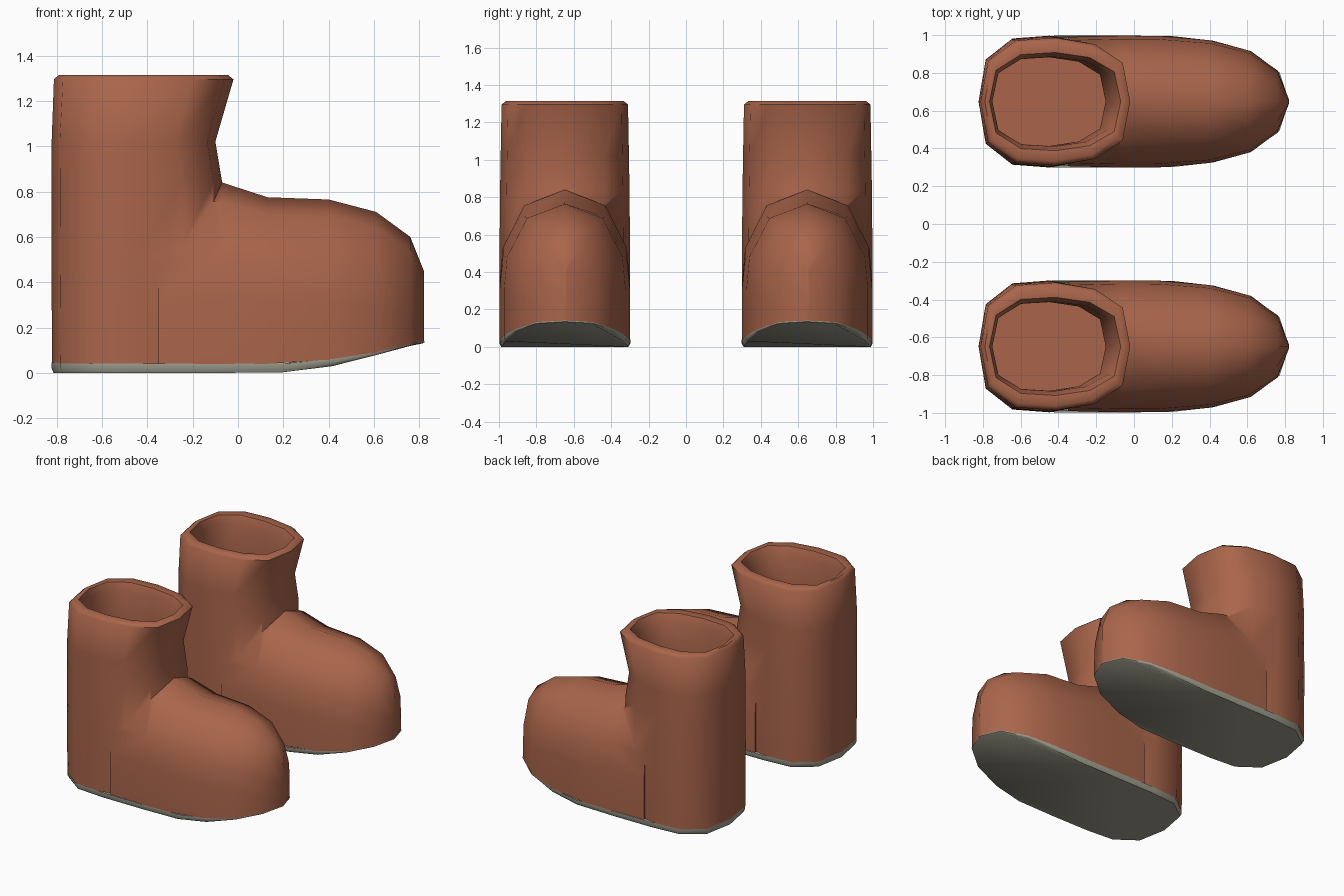
import bpy, bmesh, math

if "Cube" in bpy.data.objects:
    bpy.data.objects.remove(bpy.data.objects["Cube"])


def material(name, rgb):
    m = bpy.data.materials.new(name)
    m.diffuse_color = (*rgb, 1)
    m.use_nodes = True
    m.node_tree.nodes["Principled BSDF"].inputs["Base Color"].default_value = m.diffuse_color
    return m


leather = material("leather", (0.40, 0.13, 0.07))
rubber = material("rubber", (0.36, 0.35, 0.28))


def loft(name, rings, mat, cap_start=True, cap_end=True):
    """Bridge closed rings of equal point count into one object."""
    bm = bmesh.new()
    loops = [[bm.verts.new(p) for p in r] for r in rings]
    for a, b in zip(loops, loops[1:]):
        for i in range(len(a)):
            j = (i + 1) % len(a)
            bm.faces.new((a[i], a[j], b[j], b[i]))
    if cap_start:
        bm.faces.new(loops[0][::-1])
    if cap_end:
        bm.faces.new(loops[-1])
    if cap_start and cap_end:
        bmesh.ops.recalc_face_normals(bm, faces=bm.faces)
    me = bpy.data.meshes.new(name)
    bm.to_mesh(me)
    bm.free()
    me.materials.append(mat)
    ob = bpy.data.objects.new(name, me)
    bpy.context.collection.objects.link(ob)
    return ob


def smooth(ob, deg):
    bpy.ops.object.select_all(action='DESELECT')
    bpy.context.view_layer.objects.active = ob
    ob.select_set(True)
    bpy.ops.object.shade_smooth_by_angle(angle=math.radians(deg))


def mirrored(half):
    """Full outline from a half outline running from heel to toe."""
    return [(p[0], -p[1], *p[2:]) for p in half] + list(half[-2:0:-1])


# Shaft: outer wall, rounded rim, inner wall and floor of the opening
shaft_plan = mirrored([(-.82, 0), (-.78, .22), (-.63, .33), (-.42, .345),
                       (-.21, .31), (-.06, .21), (-.02, 0)])


def shaft_ring(z, back, front, width):
    k = (front - back) / 0.8
    return [(back + (x + .82) * k, y * width / .345, z) for x, y in shaft_plan]


shaft_levels = [(.042, -.82, -.07, .347), (.5, -.823, -.07, .349), (.84, -.822, -.07, .346),
                (1.02, -.822, -.10, .343), (1.295, -.812, -.02, .338),
                (1.315, -.79, -.045, .315), (1.31, -.765, -.07, .26),
                (1.25, -.75, -.10, .237), (1.02, -.75, -.15, .235), (.86, -.75, -.13, .235)]
upper = loft("boot_upper", [shaft_ring(*s) for s in shaft_levels], leather)

# Foot: arched sections from the ankle to the toe (x, half width, top, base)
foot_sections = [(-.35, .342, .83, .04), (-.07, .349, .84, .04), (.13, .348, .775, .04),
                 (.4, .325, .765, .058), (.61, .27, .71, .09), (.76, .165, .6, .128),
                 (.82, .012, .45, .14)]
arch = [(1, 0), (1, .4), (.95, .63), (.62, .9), (0, 1)]
arch = arch + [(-a, b) for a, b in arch[-2::-1]]
foot = loft("foot", [[(x, w * a, base if b == 0 else max(base + .02, top * b)) for a, b in arch]
                     for x, w, top, base in foot_sections], leather)

# Join foot and shaft into one skin
mod = upper.modifiers.new("join", 'BOOLEAN')
mod.operation = 'UNION'
mod.solver = 'EXACT'
mod.object = foot
bpy.context.view_layer.objects.active = upper
bpy.ops.object.modifier_apply(modifier=mod.name)
bpy.data.objects.remove(foot)

# Open the underside, which the sole closes
bm = bmesh.new()
bm.from_mesh(upper.data)
bm.normal_update()
under = [f for f in bm.faces if f.normal.z < -.6 and f.calc_center_median().z < .2]
bmesh.ops.delete(bm, geom=under, context='FACES')
bm.to_mesh(upper.data)
bm.free()
smooth(upper, 52)

# Sole: thin band with an upturned toe (x, y, bottom, top)
sole_plan = mirrored([(-.822, 0, 0, .045), (-.782, .22, 0, .045), (-.632, .332, 0, .045),
                      (-.42, .349, 0, .042), (-.1, .35, 0, .04), (.2, .347, .003, .042),
                      (.42, .322, .03, .062), (.62, .267, .08, .094), (.77, .155, .12, .132),
                      (.822, 0, .13, .142)])
sole = loft("sole", [[(x * .99, y * .97, lo) for x, y, lo, hi in sole_plan],
                     [(x, y, lo + (hi - lo) * .45) for x, y, lo, hi in sole_plan],
                     [(x, y, hi) for x, y, lo, hi in sole_plan]], rubber, cap_end=False)
smooth(sole, 50)

# Second boot
for ob in (upper, sole):
    ob.location.y = -.648
    twin = ob.copy()
    twin.name = ob.name + "_second"
    twin.location.y = .648
    bpy.context.collection.objects.link(twin)
